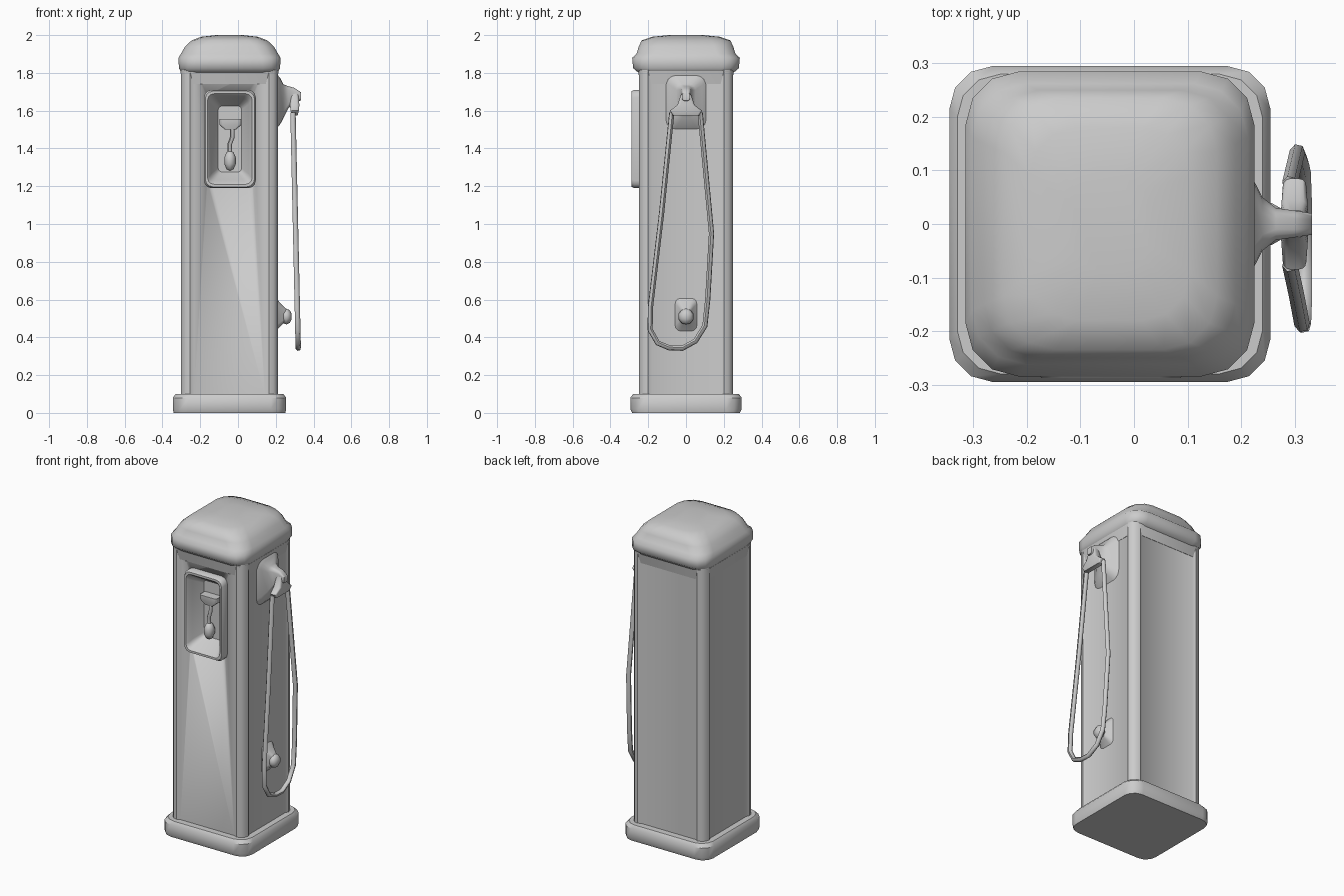
import bpy, bmesh
from math import cos, sin, pi, radians
from mathutils import Matrix, Vector

cube = bpy.data.objects.get("Cube")
if cube:
    bpy.data.objects.remove(cube)

grey = bpy.data.materials.new("plain grey")
grey.use_nodes = True
grey.diffuse_color = (0.6, 0.6, 0.6, 1)
grey.node_tree.nodes["Principled BSDF"].inputs["Base Color"].default_value = (0.6, 0.6, 0.6, 1)

CX = -0.045                                    # centre of the cabinet
UP = Matrix.Translation((CX, 0, 0))
FRONT = Matrix.Rotation(pi / 2, 4, 'X')        # local z points to -y
SIDE = Matrix.Rotation(pi / 2, 4, 'Y')         # local z points to +x


def rounded(hx, hy, r, groove=0, steps=3):
    """Rounded rectangle; groove sinks the flat sides behind corner columns."""
    pts = []
    for k, (sx, sy) in enumerate([(1, 1), (-1, 1), (-1, -1), (1, -1)]):
        corner = [(hx - r + r * cos(a), hy - r + r * sin(a))
                  for a in [i * pi / 2 / steps for i in range(steps + 1)]]
        if groove:
            corner = ([(hx - groove, hy - r - 0.02)] + corner
                      + [(hx - r - 0.02, hy - groove)])
        if k % 2:
            corner.reverse()
        pts += [(sx * x, sy * y) for x, y in corner]
    return pts


def finish(name, bm, angle=40):
    bmesh.ops.recalc_face_normals(bm, faces=bm.faces)
    mesh = bpy.data.meshes.new(name)
    bm.to_mesh(mesh)
    bm.free()
    ob = bpy.data.objects.new(name, mesh)
    bpy.context.collection.objects.link(ob)
    mesh.materials.append(grey)
    bpy.ops.object.select_all(action='DESELECT')
    ob.select_set(True)
    bpy.context.view_layer.objects.active = ob
    bpy.ops.object.shade_smooth_by_angle(angle=radians(angle))
    return ob


def loft(name, rings, matrix, groove=0, angle=40, cap_start=True):
    """Skin rounded rectangles (half x, half y, radius, depth, x shift)."""
    bm = bmesh.new()
    loops = []
    for hx, hy, r, d, *shift in rings:
        dx = shift[0] if shift else 0
        loops.append([bm.verts.new(matrix @ Vector((x + dx, y, d)))
                      for x, y in rounded(hx, hy, r, groove)])
    for a, b in zip(loops, loops[1:]):
        for i in range(len(a)):
            j = (i + 1) % len(a)
            bm.faces.new((a[i], a[j], b[j], b[i]))
    if cap_start:
        bm.faces.new(loops[0][::-1])
    bm.faces.new(loops[-1])
    return finish(name, bm, angle)


def tube(name, points, radius):
    """Six-sided tube along a path."""
    curve = bpy.data.curves.new(name, 'CURVE')
    curve.dimensions = '3D'
    curve.bevel_depth = radius
    curve.bevel_resolution = 1
    curve.use_fill_caps = True
    spline = curve.splines.new('POLY')
    spline.points.add(len(points) - 1)
    for p, co in zip(spline.points, points):
        p.co = (*co, 1)
    temp = bpy.data.objects.new(name, curve)
    mesh = bpy.data.meshes.new_from_object(temp)
    bpy.data.objects.remove(temp)
    bm = bmesh.new()
    bm.from_mesh(mesh)
    return finish(name, bm, 60)


def ball(name, centre, size):
    bm = bmesh.new()
    bmesh.ops.create_uvsphere(bm, u_segments=8, v_segments=5, radius=1,
                              matrix=Matrix.LocRotScale(Vector(centre), None, Vector(size)))
    return finish(name, bm, 60)


# Base plinth, grooved cabinet and domed cap
loft("base", [(0.295, 0.285, 0.07, 0), (0.3, 0.295, 0.08, 0.02),
              (0.3, 0.295, 0.08, 0.08), (0.285, 0.28, 0.08, 0.1)], UP)
body = loft("cabinet", [(0.258, 0.25, 0.05, 0.09), (0.258, 0.25, 0.05, 1.83)],
            UP, groove=0.01)
loft("cabinet_collar", [(0.25, 0.242, 0.06, 1.74), (0.26, 0.254, 0.06, 1.81)], UP)
loft("cap", [(0.25, 0.245, 0.08, 1.795), (0.268, 0.28, 0.09, 1.825),
             (0.27, 0.285, 0.1, 1.88), (0.258, 0.262, 0.1, 1.9),
             (0.235, 0.25, 0.1, 1.94), (0.2, 0.235, 0.1, 1.972),
             (0.15, 0.18, 0.09, 1.991), (0.07, 0.09, 0.05, 2.0)], UP, angle=60)

# Window opening in the cabinet and its framed, tapering tray
window = Matrix.Translation((-0.043, 0, 1.45)) @ FRONT
cutter = loft("window_cutter", [(0.122, 0.245, 0.03, 0.1), (0.122, 0.245, 0.03, 0.4)], window)
cutter.hide_render = True
cutter.hide_viewport = True
cut = body.modifiers.new("window", 'BOOLEAN')
cut.object = cutter
cut.solver = 'EXACT'
loft("window_frame", [(0.137, 0.26, 0.04, 0.235), (0.137, 0.26, 0.04, 0.275),
                      (0.13, 0.253, 0.04, 0.288), (0.118, 0.24, 0.035, 0.288),
                      (0.108, 0.228, 0.03, 0.275), (0.1, 0.215, 0.03, 0.25),
                      (0.062, 0.175, 0.02, 0.19)], window, cap_start=False)

# Sight glass fittings inside the window
loft("sight_cup", [(0.03, 0.025, 0.012, 1.5), (0.058, 0.03, 0.015, 1.525),
                   (0.058, 0.03, 0.015, 1.555)], Matrix.Translation((-0.04, -0.215, 0)))
tube("sight_pipe", [(-0.03, -0.225, 1.51), (-0.03, -0.23, 1.46),
                    (-0.045, -0.225, 1.42), (-0.042, -0.225, 1.36)], 0.012)
ball("sight_bulb", (-0.042, -0.225, 1.335), (0.032, 0.035, 0.055))

# Flared hose bracket and the nozzle holder at its tip
loft("hose_bracket", [(0.15, 0.11, 0.05, 0.2), (0.125, 0.085, 0.04, 0.222),
                      (0.09, 0.05, 0.03, 0.24), (0.06, 0.03, 0.02, 0.265, -0.02),
                      (0.035, 0.025, 0.015, 0.3, -0.035), (0.022, 0.02, 0.012, 0.333, -0.025)],
     Matrix.Translation((0, 0, 1.65)) @ SIDE, angle=60)
loft("nozzle_holder", [(0.016, 0.07, 0.012, 1.575), (0.022, 0.085, 0.014, 1.6),
                       (0.025, 0.045, 0.015, 1.63), (0.02, 0.025, 0.012, 1.69)],
     Matrix.Translation((0.3, 0, 0)), angle=60)

# Hanging hose, leaning outward towards its lowest point
path = [(-0.075, 1.59), (-0.13, 1.05), (-0.188, 0.56), (-0.19, 0.44), (-0.15, 0.37),
        (-0.09, 0.345), (-0.02, 0.342), (0.05, 0.38), (0.1, 0.46), (0.115, 0.6),
        (0.135, 0.95), (0.075, 1.59)]
tube("hose", [(0.291 + 0.028 * (1.59 - z) / 1.25, y, z) for y, z in path], 0.0145)

# Lower outlet on the hose side
loft("outlet_flange", [(0.09, 0.06, 0.03, 0.2), (0.06, 0.04, 0.02, 0.225),
                       (0.025, 0.02, 0.012, 0.26)], Matrix.Translation((0, 0, 0.52)) @ SIDE)
ball("outlet_knob", (0.256, 0, 0.51), (0.03, 0.042, 0.042))
